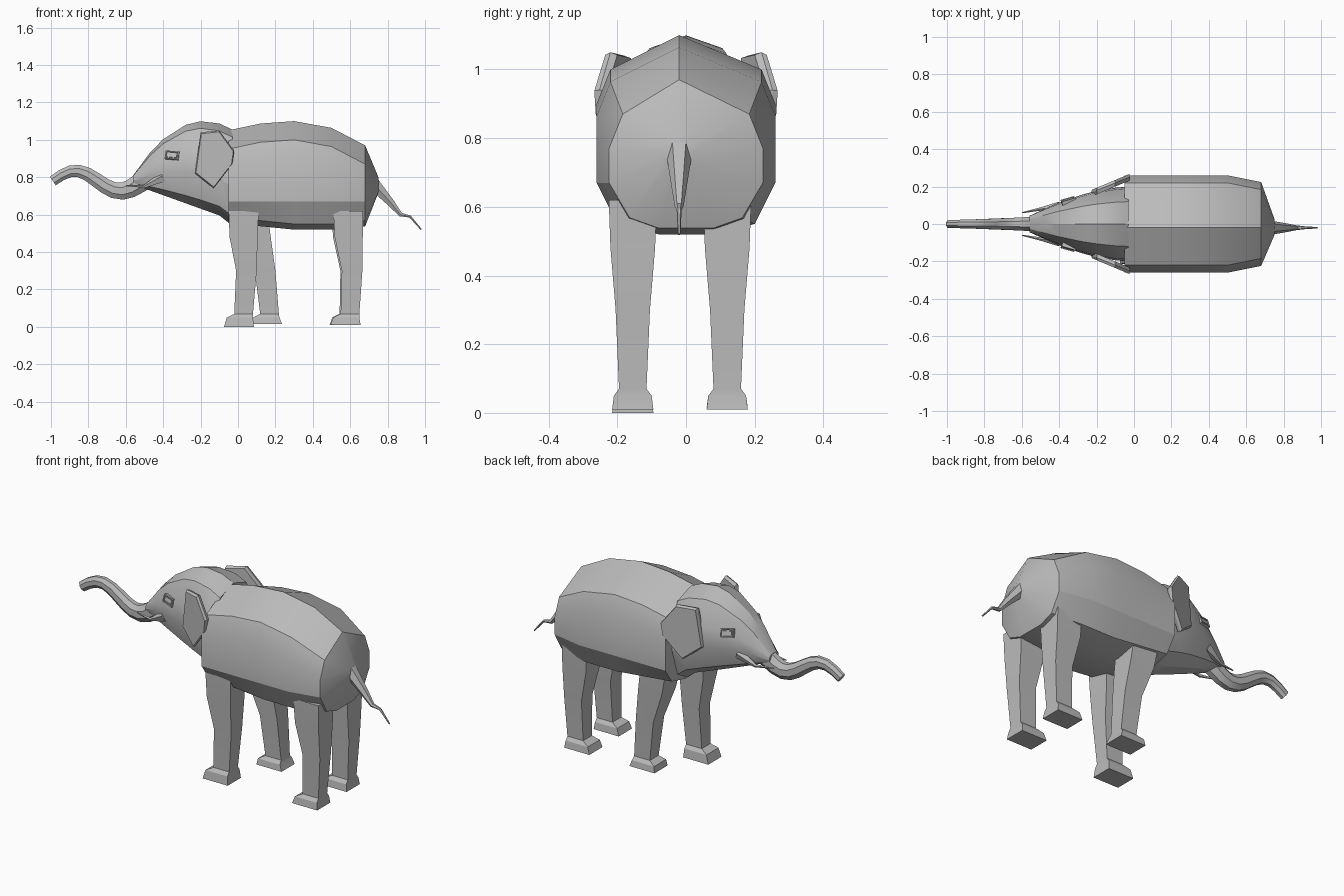
import bpy, bmesh, math
from mathutils import Vector, Matrix

cube = bpy.data.objects.get("Cube")
if cube:
    bpy.data.objects.remove(cube, do_unlink=True)

# One grey skin colour for the whole animal
skin = bpy.data.materials.new("grey_skin")
skin.use_nodes = True
grey = (0.5, 0.5, 0.5, 1)
skin.diffuse_color = grey
skin.node_tree.nodes["Principled BSDF"].inputs["Base Color"].default_value = grey


def finish(bm, name):
    """Turn a bmesh into a named, shaded object."""
    bmesh.ops.recalc_face_normals(bm, faces=bm.faces)
    mesh = bpy.data.meshes.new(name)
    bm.to_mesh(mesh)
    bm.free()
    mesh.materials.append(skin)
    part = bpy.data.objects.new(name, mesh)
    bpy.context.collection.objects.link(part)
    bpy.ops.object.select_all(action="DESELECT")
    part.select_set(True)
    bpy.context.view_layer.objects.active = part
    bpy.ops.object.shade_smooth_by_angle(angle=math.radians(25))


def loft(name, rings):
    """Skin a closed solid over rings that have equal point counts."""
    bm = bmesh.new()
    rows = [[bm.verts.new(point) for point in ring] for ring in rings]
    count = len(rows[0])
    for near, far in zip(rows, rows[1:]):
        for i in range(count):
            j = (i + 1) % count
            bm.faces.new((near[i], near[j], far[j], far[i]))
    bm.faces.new(rows[0])
    bm.faces.new(rows[-1])
    finish(bm, name)


def tube(name, path, start, end, sides=6, flatten=1):
    """Tube along a path, its radius shrinking from start to end."""
    points = [Vector(p) for p in path]
    last = len(points) - 1
    rings = []
    for i, point in enumerate(points):
        along = points[min(i + 1, last)] - points[max(i - 1, 0)]
        up = Vector((-along.z, 0, along.x)).normalized()
        across = Vector((0, flatten, 0))
        radius = start * (end / start) ** (i / last)
        angles = [math.tau * (k + 0.5) / sides for k in range(sides)]
        rings.append([point + radius * (up * math.cos(a) + across * math.sin(a)) for a in angles])
    loft(name, rings)


def mirrored(half):
    """Complete a half outline with its reflection across the middle."""
    return half + [(-y, z) for y, z in reversed(half)]


# Body: arched barrel that steepens and narrows behind the middle
def body_ring(x):
    steepness = 0.4 if x < 0.3 else 0.9
    spine = 1.1 - steepness * (x - 0.3) ** 2
    wide = 0.26 - 0.2 * max(0, x - 0.5)
    flank = 0.54 + 0.1 * abs(x - 0.4)
    half = [(wide - 0.04, spine - 0.1), (wide, spine - 0.2), (wide, 0.67),
            (wide - 0.06, flank), (0.08, flank - 0.03)]
    return [Vector((x, y, z)) for y, z in [(-0.02, spine)] + mirrored(half)]


barrel = [body_ring(x) for x in (-0.05, 0.12, 0.3, 0.5, 0.68)]
# Rump: the last ring drawn in toward the tail root
tail_root = Vector((0.75, -0.02, 0.76))
rump = [tail_root + (p - tail_root) * 0.2 for p in barrel[-1]]
for p in rump:
    p.x = tail_root.x
loft("body", barrel + [rump])

# Head: domed brow, rising jaw and a width that narrows to the trunk
profile = [(0.3, 1), (0.6, 0.92), (0.95, 0.65), (1, 0.4), (0.75, 0.1), (0.3, 0)]


def head_ring(x):
    crown = 1.1 - 2 * (x + 0.18) ** 2
    jaw = 0.56 - 0.36 * x - (0.03 if x > -0.05 else 0)
    wide = 0.2 * math.cos(math.pi * x / 1.3)
    outline = [(0, 1)] + mirrored(profile[1:])
    return [(x, y * wide, jaw + z * (crown - jaw)) for y, z in outline]


loft("head", [head_ring(x) for x in (-0.03, -0.1, -0.2, -0.28, -0.4, -0.47, -0.56)])

# Trunk: a wave that dips, lifts and droops at the tip
trunk_path = []
for step in range(12):
    x = -0.48 - 0.51 * step / 11
    trunk_path.append((x, 0, 0.78 - 0.055 * math.cos(math.pi * (x + 0.63) / 0.24)))
tube("trunk", trunk_path, 0.06, 0.03, sides=8, flatten=0.75)

# Legs: shared levels of height, half length, half width and backward shift
levels = [(0.62, 0.08, 0.07, 0), (0.48, 0.075, 0.065, 0), (0.3, 0.055, 0.05, 0.015),
          (0.07, 0.05, 0.04, 0), (0.05, 0.07, 0.055, -0.02), (0, 0.08, 0.06, -0.025)]


def leg(name, hip, foot, y, ground):
    rings = []
    for z, long, wide, shift in levels:
        x = foot + (hip - foot) * z / 0.6 + shift
        corners = [(-1, -1), (1, -1), (1, 1), (-1, 1)]
        rings.append([(x + a * long, y + b * wide, max(z, ground)) for a, b in corners])
    loft(name, rings)


leg("front_leg_near", 0.03, 0.03, -0.155, 0)
leg("front_leg_far", 0.08, 0.18, 0.12, 0.015)
leg("hind_leg_near", 0.59, 0.6, -0.155, 0.01)
leg("hind_leg_far", 0.58, 0.595, 0.12, 0.01)

# Tail
tail = [(0.72, 0.77), (0.82, 0.66), (0.87, 0.6), (0.92, 0.59), (0.98, 0.52)]
tube("tail", [(x, -0.02, z) for x, z in tail], 0.04, 0.004)

ear = [(-0.2, 1.04), (-0.1, 1.05), (-0.02, 0.94), (-0.03, 0.87), (-0.13, 0.74), (-0.23, 0.82)]

for side, label in ((1, "far"), (-1, "near")):
    # Ear flap swinging outward toward the back
    def ear_ring(offset, scale):
        ring = []
        for x, z in ear:
            y = 0.27 + 0.4 * x + offset
            ring.append((-0.12 + (x + 0.12) * scale, side * y, 0.9 + (z - 0.9) * scale))
        return ring

    loft("ear_" + label, [ear_ring(-0.03, 0.95), ear_ring(-0.01, 1), ear_ring(0.005, 0.95)])

    # Short tusk
    tusk = [(-0.4, 0.09, 0.8), (-0.5, 0.08, 0.75), (-0.6, 0.06, 0.755)]
    tube("tusk_" + label, [(x, side * y, z) for x, y, z in tusk], 0.03, 0.003, sides=5)

    # Eye: framed block with a sunken socket and raised centre
    bm = bmesh.new()
    bmesh.ops.create_cube(bm, size=1)
    bmesh.ops.scale(bm, vec=(0.075, 0.03, 0.045), verts=bm.verts)
    bm.normal_update()
    outer = max(bm.faces, key=lambda f: side * f.calc_center_median().y)
    for thickness, depth in ((0.008, 0), (0.001, -0.008), (0.006, 0), (0.001, 0.006)):
        bmesh.ops.inset_region(bm, faces=[outer], thickness=thickness, depth=depth)
    bm.transform(Matrix.Translation((-0.35, side * 0.12, 0.915))
                 @ Matrix.Rotation(side * 0.25, 4, "Z")
                 @ Matrix.Rotation(side * 0.25, 4, "X")
                 @ Matrix.Rotation(0.1, 4, "Y"))
    finish(bm, "eye_" + label)
